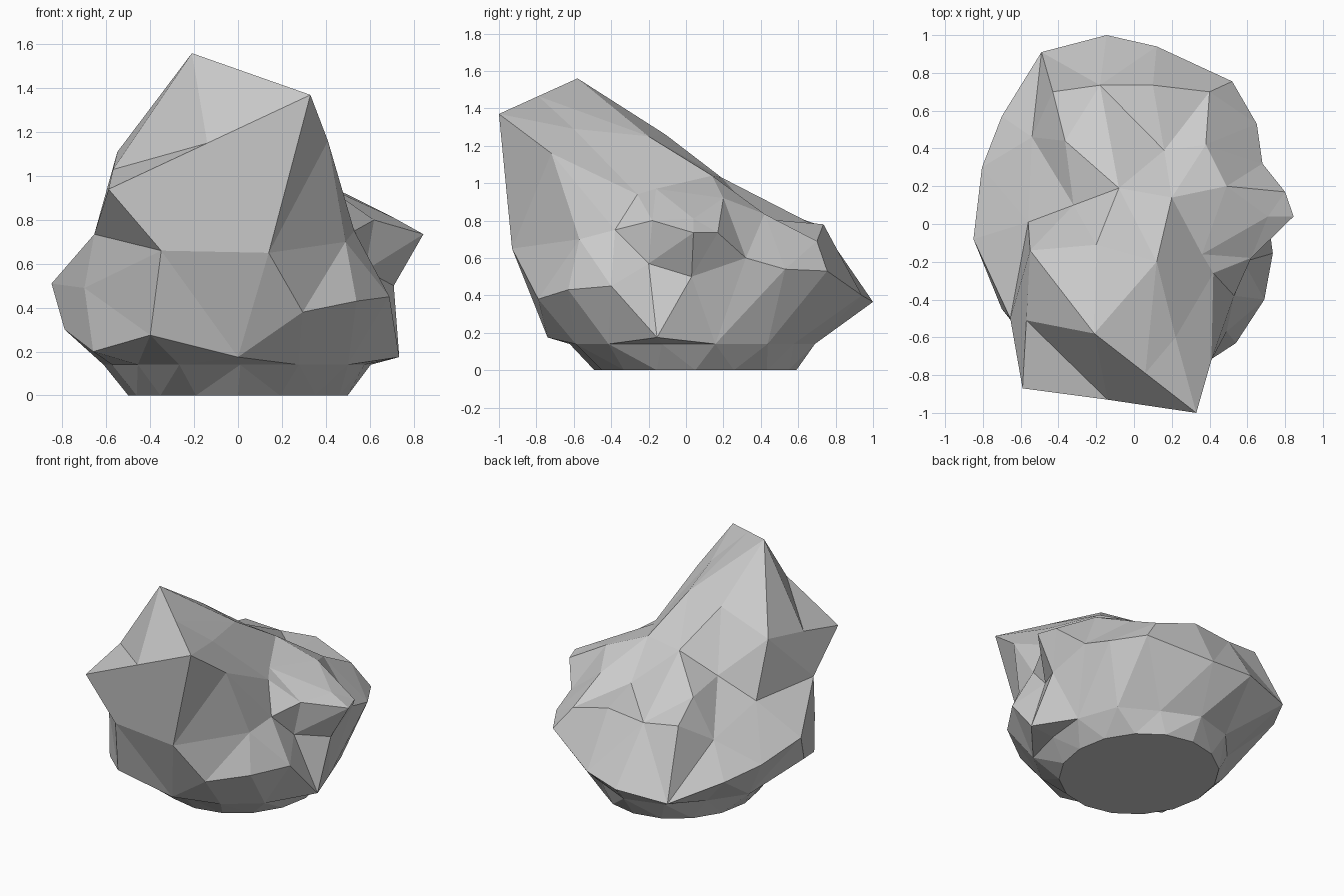
import bpy, bmesh, math
from mathutils import Vector

CORE = Vector((0.0, -0.05, 0.5))      # every facet is visible from this inner point

# Overhanging front crag
crag = [(-.21, -.58, 1.56), (.06, -.79, 1.465), (.33, -1, 1.37), (-.59, -.87, .94),
        (-.14, -.93, 1.15), (-.57, -.51, 1.03), (-.2, -.11, 1.26), (-.55, -.14, 1.11),
        (.22, -.6, 1.29), (.12, -.2, 1.25), (.41, -.72, 1.16)]
# Slope falling away to the back
slope = [(-.56, .01, .73), (-.32, .1, .88), (-.08, .19, 1.03), (.16, .39, .81),
         (.2, .14, 1.04), (.36, -.16, .97), (.49, .2, .92), (.38, .42, .835),
         (-.365, .44, .87), (-.54, .46, .62), (-.43, .7, .78), (-.18, .735, .75),
         (.1, .735, .78), (.4, .7, .69)]
# Widest belt around the back and left
belt = [(.65, .53, .54), (.52, .755, .53), (.12, .94, .4), (-.145, 1, .365),
        (-.49, .91, .32), (-.7, .57, .4), (-.805, .3, .45), (-.85, -.08, .51),
        (-.655, -.5, .735), (-.7, -.45, .49), (-.66, -.5, .2), (-.79, -.2, .3)]
# Front face
face = [(-.35, -.88, .66), (.14, -.93, .65), (.295, -.79, .38),
        (-.4, -.78, .275), (0, -.74, .175)]
# Right side knob, hollow and ledge
side = [(.845, .04, .735), (.71, .04, .81), (.8, .17, .735), (.68, .32, .6),
        (.71, .03, .5), (.54, -.63, .43), (.69, -.4, .45), (.735, -.155, .175),
        (.49, -.57, .7), (.53, -.38, .75), (.42, -.26, .94), (.62, -.18, .8),
        (.58, -.2, .57)]


def ring(n, rx, ry, z, cx=0.0, cy=0.0, rough=0.0, turn=0.0):
    """Oval ring with an alternating in-and-out chipped edge."""
    pts = []
    for i in range(n):
        a = math.tau * (i + turn) / n
        k = 1 + rough * math.sin(i * 2.3)
        pts.append((cx + rx * k * math.cos(a), cy + ry * k * math.sin(a), z))
    return pts


# Undercut skirt and flat foot
foot = ring(16, .5, .54, 0, cy=.05)
skirt = ring(14, .61, .66, .14, .01, .01, .05, .5)

points = [Vector(p) for p in crag + slope + belt + face + side + skirt + foot]

# Wrap the points: hull their directions on a sphere, then push out to true place
bm = bmesh.new()
place = {}
for p in points:
    v = bm.verts.new((p - CORE).normalized())
    place[v] = p
bmesh.ops.convex_hull(bm, input=bm.verts[:])
for v in bm.verts:
    v.co = place[v]
bmesh.ops.recalc_face_normals(bm, faces=bm.faces[:])
bmesh.ops.dissolve_limit(bm, angle_limit=math.radians(1), verts=bm.verts[:], edges=bm.edges[:])

mesh = bpy.data.meshes.new("rock")
bm.to_mesh(mesh)
bm.free()
rock = bpy.data.objects.new("rock", mesh)
bpy.context.collection.objects.link(rock)
